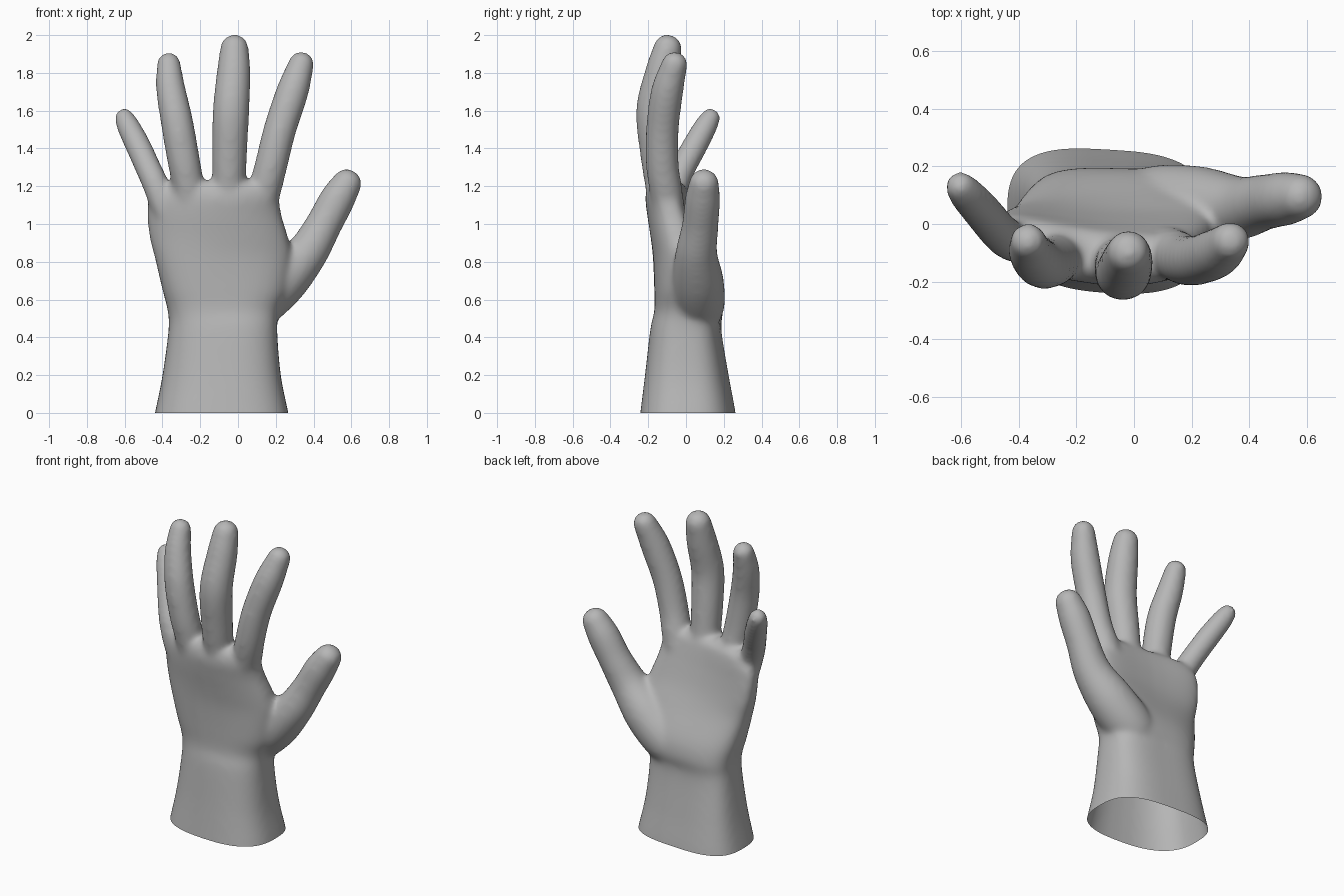
import bpy, bmesh, math
from mathutils import Vector

if "Cube" in bpy.data.objects:
    bpy.data.objects.remove(bpy.data.objects["Cube"], do_unlink=True)

glove_grey = bpy.data.materials.new("glove_grey")
glove_grey.use_nodes = True
colour = (0.47, 0.47, 0.47, 1)
glove_grey.diffuse_color = colour
bsdf = glove_grey.node_tree.nodes["Principled BSDF"]
bsdf.inputs["Base Color"].default_value = colour
bsdf.inputs["Roughness"].default_value = 0.7

SIDES = 40


def smooth_rows(rows, steps=6):
    """Catmull-Rom interpolation through rows of any width."""
    p = [Vector(r) for r in rows]
    p = [p[0] * 2 - p[1]] + p + [p[-1] * 2 - p[-2]]
    out = []
    for a, b, c, d in zip(p, p[1:], p[2:], p[3:]):
        for i in range(steps):
            t = i / steps
            out.append((b * 2 + (c - a) * t + (a * 2 - b * 5 + c * 4 - d) * t ** 2
                        + (b * 3 - a - c * 3 + d) * t ** 3) * 0.5)
    return out + [p[-2]]


def loft(bm, rings):
    """Closed skin over a list of rings."""
    loops = [[bm.verts.new(co) for co in ring] for ring in rings]
    for lo, hi in zip(loops, loops[1:]):
        for i in range(SIDES):
            j = (i + 1) % SIDES
            bm.faces.new((lo[i], lo[j], hi[j], hi[i]))
    bm.faces.new(loops[0][::-1])
    bm.faces.new(loops[-1])


def palm_ring(row, power=2.8):
    """Rounded cross-section: tilt slopes it, cup bends its edges to the palm side."""
    z, x0, x1, y0, y1, tilt, cup = row
    cx, cy, rx, ry = (x0 + x1) / 2, (y0 + y1) / 2, (x1 - x0) / 2, (y1 - y0) / 2
    ring = []
    for i in range(SIDES):
        a = math.tau * i / SIDES
        c, s = math.cos(a), math.sin(a)
        dx = rx * math.copysign(abs(c) ** (2 / power), c)
        dy = ry * math.copysign(abs(s) ** (2 / power), s)
        ring.append((cx + dx, cy + dy + tilt * dx + cup * dx * dx, z))
    return ring


def finger(bm, path):
    """Tapered round tube with a domed tip; path rows are x, y, z, radius."""
    rows = smooth_rows(path)
    d = (rows[-1] - rows[-2]).xyz.normalized()
    end, r = rows[-1].xyz, rows[-1].w
    for t in (0.3, 0.55, 0.75, 0.9, 0.98):
        rows.append(Vector((*(end + d * r * t), r * math.sqrt(1 - t * t))))
    rings = []
    for i, row in enumerate(rows):
        d = (rows[min(i + 1, len(rows) - 1)] - rows[max(i - 1, 0)]).xyz.normalized()
        u = Vector((0, 1, 0)).cross(d).normalized()
        v = d.cross(u)
        rings.append([row.xyz + (u * math.cos(a) + v * math.sin(a)) * (row.w + 0.004)
                      for a in (math.tau * k / SIDES for k in range(SIDES))])
    loft(bm, rings)


bm = bmesh.new()

# Cuff, wrist and palm: z, x0, x1, y0, y1, tilt, cup
PALM = [
    (-0.12, -0.465, 0.29, -0.255, 0.27, -0.06, 0.12),
    (0.0, -0.44, 0.267, -0.24, 0.258, -0.06, 0.12),
    (0.2, -0.40, 0.227, -0.215, 0.22, -0.07, 0.2),
    (0.44, -0.368, 0.208, -0.188, 0.182, -0.06, 0.25),
    (0.54, -0.372, 0.22, -0.168, 0.195, -0.02, 0.15),
    (0.65, -0.4, 0.265, -0.168, 0.175, 0, 0.1),
    (0.82, -0.44, 0.285, -0.175, 0.095, 0, 0.22),
    (0.93, -0.468, 0.265, -0.187, 0.05, -0.04, 0.32),
    (1.05, -0.48, 0.23, -0.203, 0.015, -0.08, 0.4),
    (1.14, -0.47, 0.215, -0.21, -0.008, -0.11, 0.42),
    (1.2, -0.41, 0.19, -0.195, -0.03, -0.11, 0.42),
    (1.23, -0.3, 0.1, -0.16, -0.07, -0.1, 0.4),
]
loft(bm, [palm_ring(row) for row in smooth_rows(PALM)])

# Little, ring, middle and index fingers rooted inside the palm, then the thumb with its mound
DIGITS = [
    [(-0.32, -0.06, 0.9, 0.03), (-0.385, -0.07, 1.06, 0.06), (-0.433, -0.055, 1.2, 0.066),
     (-0.477, -0.015, 1.3, 0.065), (-0.527, 0.045, 1.41, 0.064), (-0.577, 0.1, 1.51, 0.059),
     (-0.602, 0.13, 1.562, 0.05)],
    [(-0.23, -0.08, 0.9, 0.03), (-0.252, -0.1, 1.08, 0.07), (-0.267, -0.12, 1.22, 0.08),
     (-0.292, -0.135, 1.36, 0.083), (-0.325, -0.135, 1.55, 0.082), (-0.357, -0.1, 1.72, 0.074),
     (-0.367, -0.06, 1.848, 0.06)],
    [(-0.05, -0.09, 0.9, 0.03), (-0.05, -0.105, 1.08, 0.08), (-0.048, -0.13, 1.22, 0.085),
     (-0.045, -0.15, 1.38, 0.09), (-0.037, -0.168, 1.6, 0.093), (-0.023, -0.128, 1.8, 0.086),
     (-0.019, -0.097, 1.932, 0.072)],
    [(0.08, -0.08, 0.9, 0.03), (0.113, -0.09, 1.06, 0.075), (0.142, -0.106, 1.18, 0.083),
     (0.175, -0.125, 1.31, 0.083), (0.222, -0.125, 1.5, 0.083), (0.288, -0.1, 1.7, 0.082),
     (0.335, -0.06, 1.848, 0.065)],
    [(-0.04, 0.05, 0.45, 0.06), (0.06, 0.065, 0.55, 0.13), (0.22, 0.062, 0.69, 0.135),
     (0.36, 0.055, 0.84, 0.108), (0.45, 0.075, 0.99, 0.093), (0.525, 0.088, 1.13, 0.09),
     (0.577, 0.095, 1.215, 0.076)],
]
for path in DIGITS:
    finger(bm, path)
bmesh.ops.recalc_face_normals(bm, faces=bm.faces)

mesh = bpy.data.meshes.new("hand")
bm.to_mesh(mesh)
bm.free()
hand = bpy.data.objects.new("hand", mesh)
bpy.context.collection.objects.link(hand)

# Fuse all parts into one skin and soften the webs
remesh = hand.modifiers.new("fuse", "REMESH")
remesh.mode = "VOXEL"
remesh.voxel_size = 0.014
soften = hand.modifiers.new("soften", "SMOOTH")
soften.factor = 0.5
soften.iterations = 20
deps = bpy.context.evaluated_depsgraph_get()
skin = bpy.data.meshes.new_from_object(hand.evaluated_get(deps))
hand.modifiers.clear()
hand.data = skin

# Cut the cuff open at the ground
bm = bmesh.new()
bm.from_mesh(skin)
bmesh.ops.bisect_plane(bm, geom=bm.verts[:] + bm.edges[:] + bm.faces[:],
                       plane_co=(0, 0, 0), plane_no=(0, 0, -1), clear_outer=True)
for face in bm.faces:
    face.smooth = True
    face.material_index = 0
bm.to_mesh(skin)
bm.free()
skin.materials.clear()
skin.materials.append(glove_grey)
